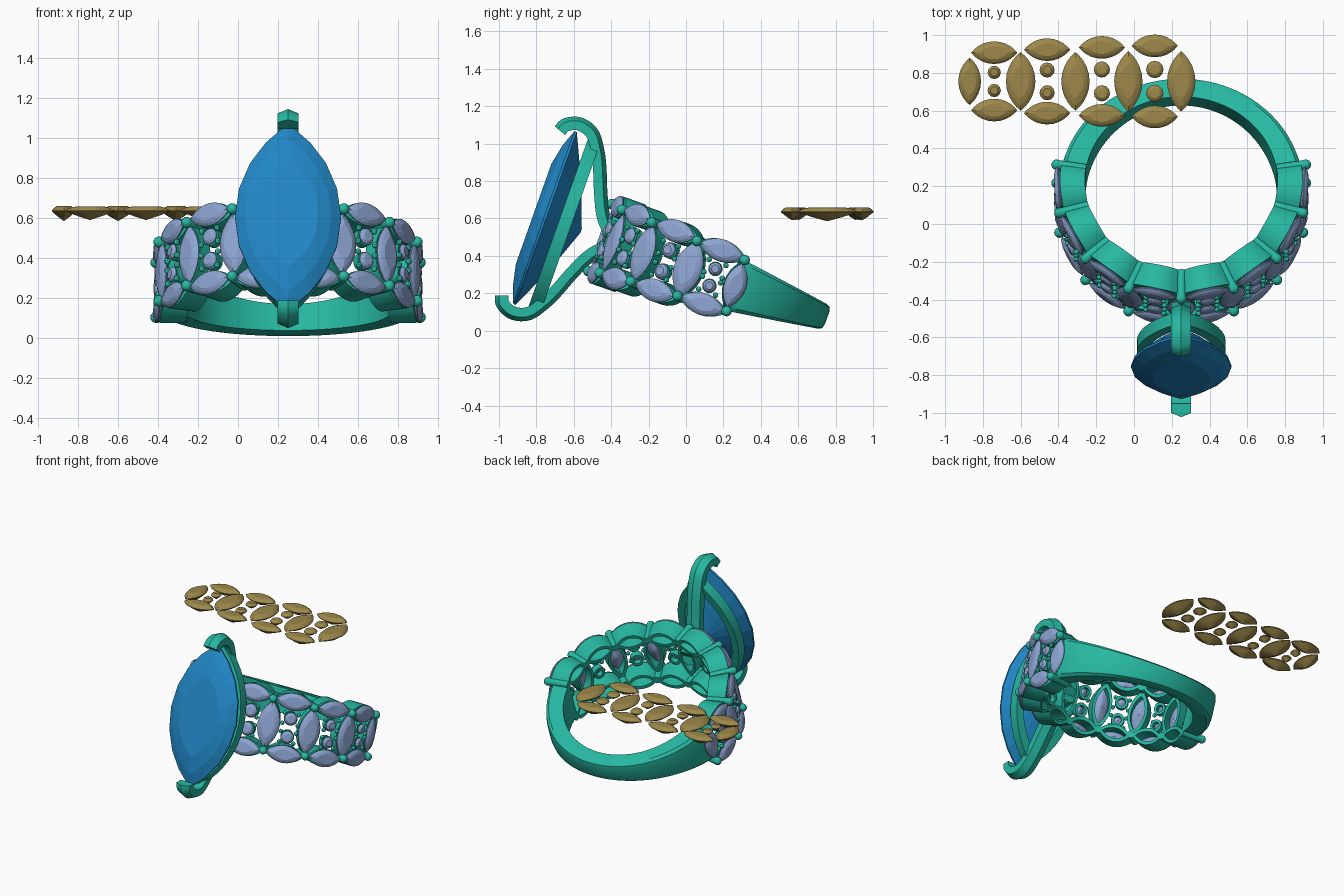
import bpy, bmesh
from math import sin, cos, pi, sqrt, radians
from mathutils import Matrix, Vector

if "Cube" in bpy.data.objects:
    bpy.data.objects.remove(bpy.data.objects["Cube"])

TILT = radians(19.5)
RING = Matrix.Translation((.25, .17, .275)) @ Matrix.Rotation(-TILT, 4, 'X')
R = .65  # radius of the band's stone layer


def material(name, rgb):
    m = bpy.data.materials.new(name)
    m.diffuse_color = (*rgb, 1)
    m.use_nodes = True
    m.node_tree.nodes["Principled BSDF"].inputs["Base Color"].default_value = m.diffuse_color
    return m


METAL = material("green_metal", (.02, .48, .36))
BLUE = material("blue_stone", (.015, .24, .56))
PALE = material("pale_stone", (.27, .38, .65))
GOLD = material("gold_stone", (.34, .25, .07))


def finish(name, bm, mat, matrix=Matrix(), smooth=True):
    bmesh.ops.recalc_face_normals(bm, faces=bm.faces)
    me = bpy.data.meshes.new(name)
    bm.to_mesh(me)
    bm.free()
    ob = bpy.data.objects.new(name, me)
    bpy.context.collection.objects.link(ob)
    me.materials.append(mat)
    ob.matrix_world = matrix
    if smooth:
        bpy.ops.object.select_all(action='DESELECT')
        ob.select_set(True)
        bpy.context.view_layer.objects.active = ob
        bpy.ops.object.shade_smooth_by_angle(angle=radians(35))
    return ob


def marquise(a, b, n=12):
    """Pointed oval, half length a along u, half width b along v."""
    rad = (a * a + b * b) / (2 * b)
    pts = []
    for i in range(2 * n):
        th = pi * i / n
        u = a * cos(th)
        v = max(0, sqrt(rad * rad - u * u) - rad + b)
        pts.append((u, v if i <= n else -v))
    return pts


def circle(r, n=16):
    return [(r * cos(2 * pi * i / n), r * sin(2 * pi * i / n)) for i in range(n)]


def loft(bm, rings, closed=False, caps=True):
    vs = [[bm.verts.new(p) for p in r] for r in rings]
    pairs = list(zip(vs, vs[1:])) + ([(vs[-1], vs[0])] if closed else [])
    for a, b in pairs:
        for i in range(len(a)):
            j = (i + 1) % len(a)
            bm.faces.new((a[i], a[j], b[j], b[i]))
    if caps and not closed:
        bm.faces.new(vs[0])
        bm.faces.new(vs[-1])
    return vs


def gem(bm, outline, crown, pavilion, f):
    """Faceted stone: table, crown, thin girdle and pointed pavilion."""
    levels = [(.58, crown), (.82, crown * .62), (1, crown * .1), (1, -crown * .1),
              (.5, -pavilion * .58), (.02, -pavilion)]
    loft(bm, [[f(u * k, v * k, w) for u, v in outline] for k, w in levels])


def frame(bm, outer, inner, w0, w1, f):
    """Walled collar between two outlines."""
    loft(bm, [[f(u, v, w) for u, v in o] for o, w in
              ((outer, w0), (outer, w1), (inner, w1), (inner, w0))], closed=True)


def rigid(s, h, side):
    a = side * s / R
    o, t, n = Vector((R * sin(a), -R * cos(a), h)), Vector((cos(a), sin(a), 0)), Vector((sin(a), -cos(a), 0))
    return lambda u, v, w: o + t * u + n * w + Vector((0, 0, v))


def bent(s, h, side):
    def f(u, v, w):
        a = (side * s + u) / R
        return Vector(((R + w) * sin(a), -(R + w) * cos(a), h + v))
    return f


def flat(s, h, side):
    return lambda u, v, w: Vector((.25 - s + u, .755 + h + v, .636 + w))


def swap(pts):
    return [(v, u) for u, v in pts]


# stone layout along one half of the band: distance from front, sizes
COLUMNS = [(0, .16, .075), (.28, .16, .075), (.56, .155, .075), (.85, .155, .078), (1.12, .125, .06)]
CELLS = [(.14, .188, .063, .046), (.42, .18, .063, .043), (.71, .168, .06, .04), (.99, .152, .048, .035)]


def stones(bm, place, side):
    for s, a, b in COLUMNS:
        if s or side > 0:
            gem(bm, swap(marquise(a, b)), .024, .05, place(s, 0, side))
    for s, h, hr, r in CELLS:
        for k in (-1, 1):
            gem(bm, marquise(.122, .06), .022, .045, place(s, k * h, side))
            gem(bm, circle(r, 12), .018, .03, place(s, k * hr, side))


# loose flat strip of stones
bm = bmesh.new()
stones(bm, flat, 1)
finish("loose_stone_strip", bm, GOLD, smooth=False)

# stones set round the band
bm = bmesh.new()
for side in (1, -1):
    stones(bm, rigid, side)
finish("band_stones", bm, PALE, RING, smooth=False)

# collars, posts and beads of the band
bm = bmesh.new()
for side in (1, -1):
    for s, a, b in COLUMNS:
        if s or side > 0:
            frame(bm, swap(marquise(a + .005, b)), swap(marquise(a - .035, b - .022)),
                  -.08, -.008, bent(s, 0, side))
        hp = .19 - .045 * s / 1.12
        for k in (-1, 1):
            f = rigid(s, k * hp, side)
            lo, hi = f(0, 0, -.14), f(0, 0, .018)
            rot = (hi - lo).to_track_quat('Z', 'Y').to_matrix().to_4x4()
            bmesh.ops.create_cone(bm, cap_ends=True, segments=12, radius1=.026, radius2=.026,
                                  depth=(hi - lo).length, matrix=Matrix.Translation((lo + hi) / 2) @ rot)
            bmesh.ops.create_uvsphere(bm, u_segments=12, v_segments=8, radius=.028,
                                      matrix=Matrix.Translation(hi))
    for s, h, hr, r in CELLS:
        for k in (-1, 1):
            frame(bm, marquise(.14, .06), marquise(.105, .036), -.14, -.008, bent(s, k * h, side))
            frame(bm, circle(r + .004), circle(r - .015), -.05, -.008, bent(s, k * hr, side))
            for du, dv in ((-.052, -.035), (.052, -.035), (-.048, .036), (.048, .036)):
                p = rigid(s, k * hr, side)(du, dv * k, .002)
                bmesh.ops.create_uvsphere(bm, u_segments=8, v_segments=6, radius=.015,
                                          matrix=Matrix.Translation(p))
finish("band_collars", bm, METAL, RING)

# plain tapering shank at the back
bm = bmesh.new()
rings = []
for i in range(57):
    a = radians(98 + 164 * i / 56)
    t = min(1, max(0, (-.62 * cos(a) - .09) / .53))
    w, ro, ri = .145 - .075 * t, .645 - .025 * t, .51
    sec = [(ri, -w), (ri, w), (ro - .025, w), (ro - .006, w * .85), (ro, w * .5),
           (ro, -w * .5), (ro - .006, -w * .85), (ro - .025, -w)]
    rings.append([(r * sin(a), -r * cos(a), z) for r, z in sec])
loft(bm, rings)
finish("shank", bm, METAL, RING)


# large centre stone facing the front
def head(y):
    return lambda u, v, w: Vector((u, y - w, v))


bm = bmesh.new()
gem(bm, swap(marquise(.49, .265, 10)), .065, .205, head(-.98))
finish("centre_stone", bm, BLUE, RING, smooth=False)

# pointed gallery ring under the centre stone
bm = bmesh.new()
frame(bm, swap(marquise(.475, .235, 20)), swap(marquise(.385, .18, 20)), -.035, .035, head(-.87))
finish("gallery_ring", bm, METAL, RING)

# curved claw arms from the band to the stone's two tips
PATH = [(-1.055, .465), (-1.035, .505), (-.97, .53), (-.895, .505), (-.84, .43), (-.80, .35),
        (-.755, .237), (-.70, .12), (-.64, .05), (-.58, .02)]
P = [Vector(p) for p in PATH]
line = []
for i in range(len(P) - 1):
    p0, p1, p2, p3 = P[max(i - 1, 0)], P[i], P[i + 1], P[min(i + 2, len(P) - 1)]
    for j in range(6):
        t = j / 6
        line.append(.5 * (2 * p1 + (p2 - p0) * t + (2 * p0 - 5 * p1 + 4 * p2 - p3) * t * t
                          + (3 * p1 - p0 - 3 * p2 + p3) * t ** 3))
line.append(P[-1])
SECTION = [(-.053, -.03), (.053, -.03), (.053, .02), (0, .042), (-.053, .02)]
bm = bmesh.new()
for k in (-1, 1):
    rings = []
    for i, p in enumerate(line):
        d = (line[min(i + 1, len(line) - 1)] - line[max(i - 1, 0)]).normalized()
        n = Vector((-d.y, d.x))
        rings.append([(x, p.x + n.x * o, k * (p.y + n.y * o)) for x, o in SECTION])
    loft(bm, rings)
finish("claw_arms", bm, METAL, RING)
